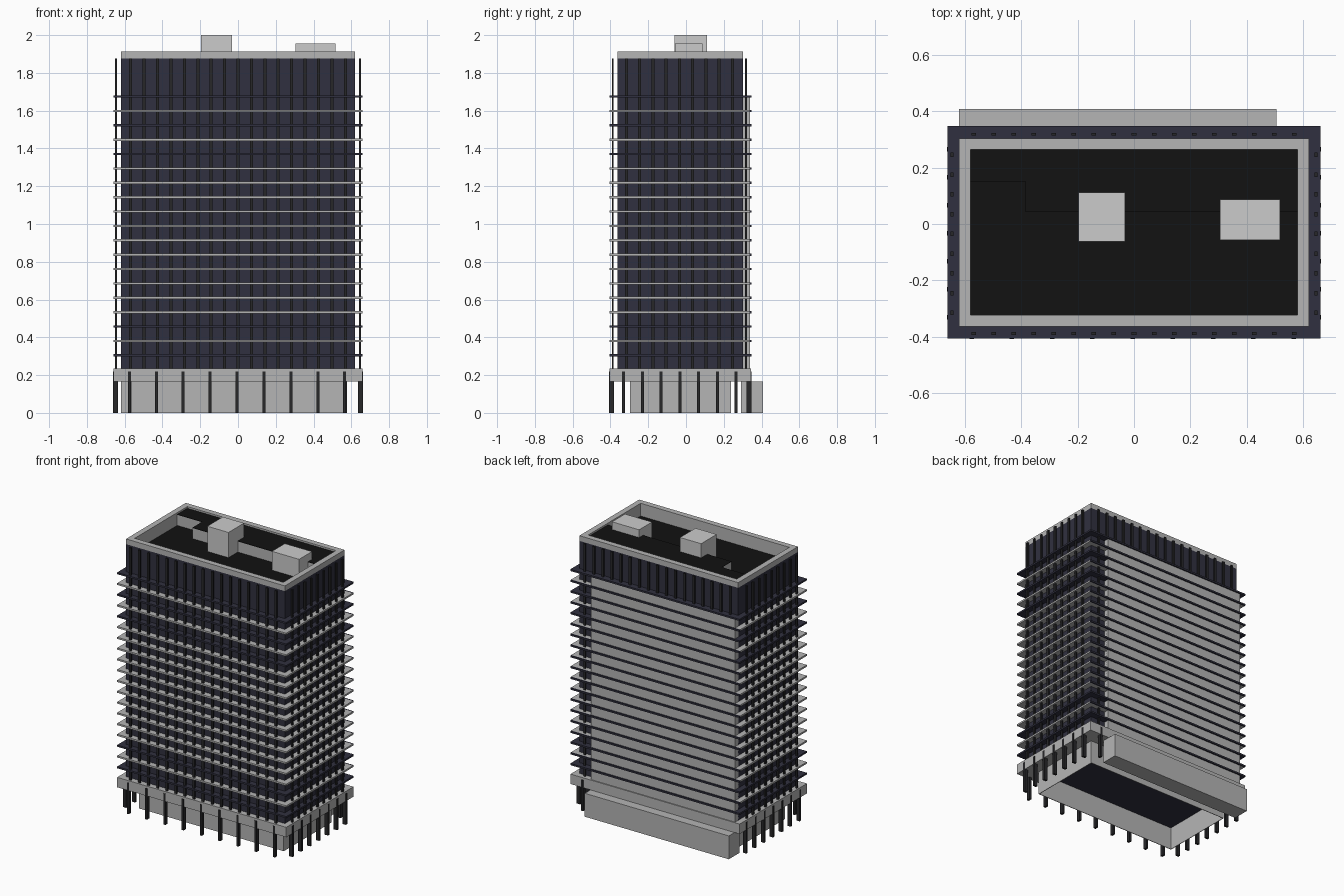
import bpy, bmesh

if "Cube" in bpy.data.objects:
    bpy.data.objects.remove(bpy.data.objects["Cube"])


def material(name, r, g, b):
    m = bpy.data.materials.new(name)
    m.diffuse_color = (r, g, b, 1)
    m.use_nodes = True
    m.node_tree.nodes["Principled BSDF"].inputs["Base Color"].default_value = m.diffuse_color
    return m


concrete = material("concrete", 0.46, 0.46, 0.46)
navy = material("dark_glass", 0.03, 0.03, 0.05)
dark = material("dark_metal", 0.02, 0.02, 0.022)
black = material("roofing", 0.006, 0.006, 0.006)


def finish(name, bm, mat):
    bmesh.ops.recalc_face_normals(bm, faces=bm.faces[:])
    me = bpy.data.meshes.new(name)
    bm.to_mesh(me)
    bm.free()
    ob = bpy.data.objects.new(name, me)
    bpy.context.collection.objects.link(ob)
    if mat:
        me.materials.append(mat)
    return ob


def add_box(bm, x0, x1, y0, y1, z0, z1):
    vs = bmesh.ops.create_cube(bm, size=1)["verts"]
    for v in vs:
        v.co = (x1 if v.co.x > 0 else x0, y1 if v.co.y > 0 else y0, z1 if v.co.z > 0 else z0)


def boxes(name, items, mat=None):
    bm = bmesh.new()
    for b in items:
        add_box(bm, *b)
    return finish(name, bm, mat)


def prism(name, pts, z0, z1, mat):
    bm = bmesh.new()
    face = bm.faces.new([bm.verts.new((x, y, z0)) for x, y in pts])
    res = bmesh.ops.extrude_face_region(bm, geom=[face])
    for v in res["geom"]:
        if isinstance(v, bmesh.types.BMVert):
            v.co.z = z1
    return finish(name, bm, mat)


def ring(name, x0, x1, y0, y1, t, z0, z1, mat):
    """Closed rectangular wall of thickness t, open above and below."""
    bm = bmesh.new()
    loops = []
    for d, z in ((0, z0), (0, z1), (t, z1), (t, z0)):
        loops.append([bm.verts.new((x, y, z)) for x, y in
                      ((x0 + d, y0 + d), (x1 - d, y0 + d), (x1 - d, y1 - d), (x0 + d, y1 - d))])
    for k in range(4):
        a, b = loops[k], loops[(k + 1) % 4]
        for i in range(4):
            j = (i + 1) % 4
            bm.faces.new((a[i], a[j], b[j], b[i]))
    return finish(name, bm, mat)


# Tower body and parapet
TX, TY0, TY1 = 0.62, -0.363, 0.303
boxes("tower_body", [(-TX, TX, TY0, TY1, 0.235, 1.81)], navy)
ring("tower_top_wall", -TX, TX, TY0, TY1, 0.02, 1.81, 1.875, navy)
ring("parapet_lining", -TX + 0.02, TX - 0.02, TY0 + 0.02, TY1 - 0.02, 0.02, 1.81, 1.875, concrete)
ring("parapet", -TX, TX, TY0, TY1, 0.04, 1.875, 1.912, concrete)

# Roof floors: low front area and raised stepped rear area
boxes("roof_floor", [(-0.58, 0.58, -0.323, 0.263, 1.81, 1.822)], black)
step = [(-0.58, 0.15), (-0.385, 0.15), (-0.385, 0.042), (0.58, 0.042), (0.58, 0.263), (-0.58, 0.263)]
prism("raised_roof_wall", step, 1.822, 1.897, concrete)
prism("raised_roof_floor", step, 1.897, 1.9, black)
boxes("roof_plant_tall", [(-0.196, -0.031, -0.062, 0.111, 1.822, 2.0)])
boxes("roof_plant_low", [(0.305, 0.517, -0.057, 0.087, 1.822, 1.955)])

# Floor slabs, some dark and most pale, with dark rear edges
SX, SY0, SY1 = 0.66, -0.405, 0.345
dark_floors = (0, 2, 14, 16, 18)
pale, deep, rear = [], [], []
for i in range(19):
    z = 0.305 + i * 0.0761
    slab = (-SX, SX, SY0, SY1 - 0.008, z - 0.006, z + 0.006)
    (deep if i in dark_floors else pale).append(slab)
    rear.append((-SX, SX, SY1 - 0.008, SY1 + 0.002, z - 0.006, z + 0.006))
boxes("pale_floor_slabs", pale, concrete)
boxes("dark_floor_slabs", deep, navy)
boxes("rear_slab_edges", rear, navy)

# Solid rear wall behind the slabs
boxes("rear_wall", [(-0.62, 0.505, 0.30, 0.338, 0.235, 1.675)], concrete)

# Slim vertical fins standing clear of the facade
fins = []
for i in range(17):
    x = -0.568 + i * 0.071
    for y in (-0.388, 0.318):
        fins.append((x - 0.008, x + 0.008, y - 0.005, y + 0.005, 0.235, 1.875))
for i in range(9):
    y = -0.315 + i * 0.07
    for x in (-0.645, 0.645):
        fins.append((x - 0.005, x + 0.005, y - 0.008, y + 0.008, 0.235, 1.875))
boxes("facade_fins", fins, dark)

# Base: band, open lobby walls, ceiling and rear podium
boxes("base_band", [(-SX, SX, SY0, SY1, 0.165, 0.235)], concrete)
ring("lobby_walls", -0.565, 0.565, -0.297, 0.238, 0.004, 0, 0.165, concrete)
boxes("lobby_ceiling", [(-0.561, 0.561, -0.293, 0.234, 0.16, 0.165)], navy)
boxes("rear_podium", [(-0.62, 0.505, 0.29, 0.408, 0, 0.165)], concrete)

# Ground columns along the front and both sides
cols = []
for i in range(9):
    x = -0.575 + i * 0.1425
    cols.append((x - 0.008, x + 0.008, -0.407, -0.381, 0, 0.22))
for i in range(7):
    y = -0.33 + i * 0.0992
    cols.append((0.636, 0.662, y - 0.008, y + 0.008, 0, 0.22))
    cols.append((-0.662, -0.636, y - 0.008, y + 0.008, 0, 0.22))
cols.append((0.56, 0.576, 0.321, 0.347, 0, 0.22))
boxes("ground_columns", cols, dark)
